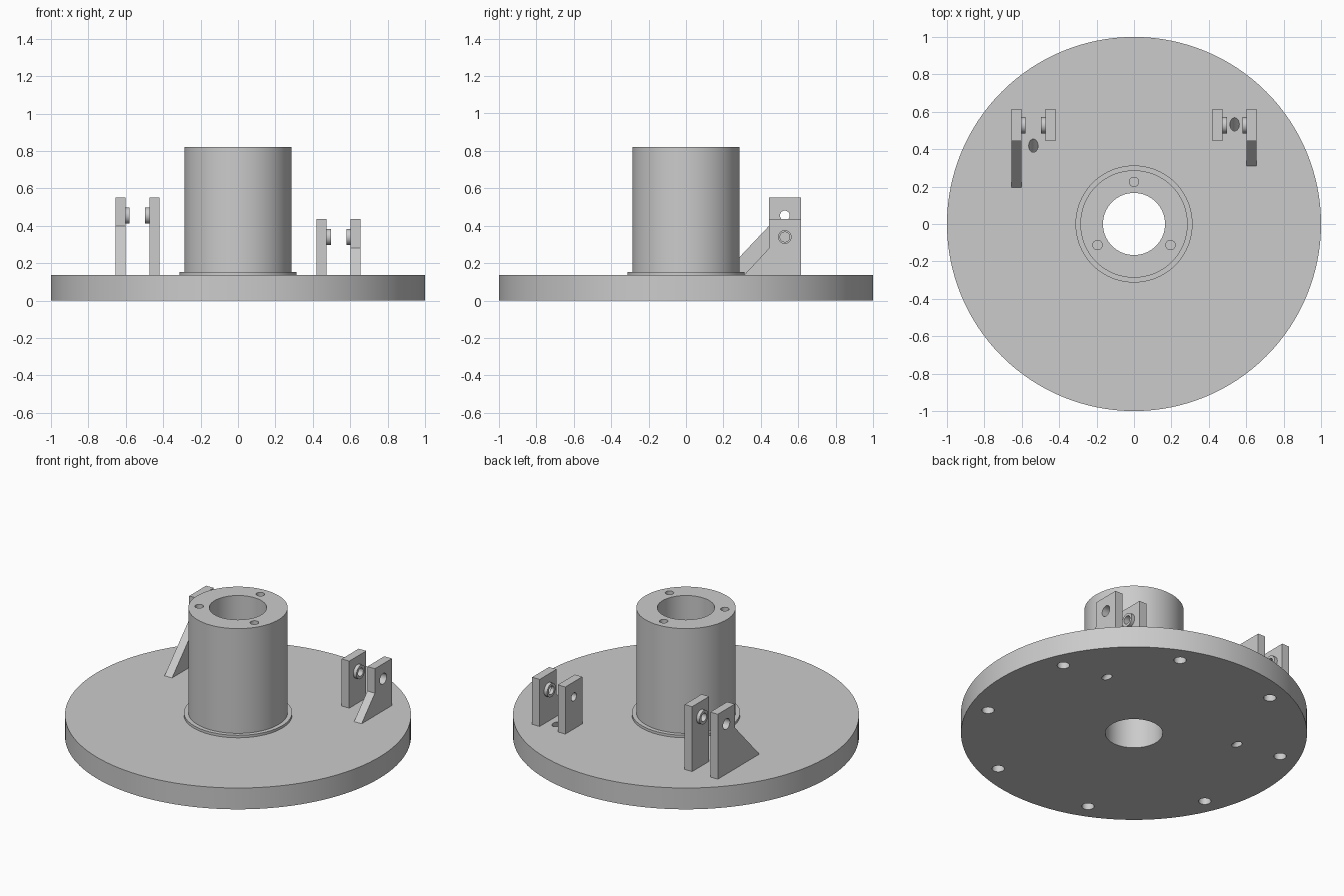
import bpy, bmesh
from math import radians, sin, cos, pi

if "Cube" in bpy.data.objects:
    bpy.data.objects.remove(bpy.data.objects["Cube"], do_unlink=True)

grey = bpy.data.materials.new("machined_grey")
grey.use_nodes = True
grey.diffuse_color = (0.6, 0.6, 0.6, 1)
grey.node_tree.nodes["Principled BSDF"].inputs["Base Color"].default_value = (0.6, 0.6, 0.6, 1)

DISC_TOP = 0.136
BORE = 0.166


def cylinder(name, radius, depth, centre, rotation=(0, 0, 0), sides=48):
    bpy.ops.mesh.primitive_cylinder_add(vertices=sides, radius=radius, depth=depth,
                                        location=centre, rotation=rotation)
    obj = bpy.context.object
    obj.name = name
    obj.data.materials.append(grey)
    return obj


def upright(name, radius, bottom, top, x=0, y=0, sides=48):
    return cylinder(name, radius, top - bottom, (x, y, (bottom + top) / 2), sides=sides)


def crosswise(name, radius, x0, x1, y, z):
    return cylinder(name, radius, abs(x1 - x0), ((x0 + x1) / 2, y, z), (0, pi / 2, 0), 32)


def select(obj):
    bpy.ops.object.select_all(action='DESELECT')
    obj.select_set(True)
    bpy.context.view_layer.objects.active = obj


def finish(obj, cutters):
    # Drill every cutter out of the part, then smooth the round walls
    for cutter in cutters:
        cutter.hide_render = True
        mod = obj.modifiers.new("drill", 'BOOLEAN')
        mod.operation = 'DIFFERENCE'
        mod.solver = 'EXACT'
        mod.object = cutter
        select(obj)
        bpy.ops.object.modifier_apply(modifier=mod.name)
        bpy.data.objects.remove(cutter, do_unlink=True)
    select(obj)
    bpy.ops.object.shade_smooth_by_angle(angle=radians(30))


def plate(name, x0, x1, outline):
    # Extrude a (y, z) side outline from x0 to x1
    bm = bmesh.new()
    face = bm.faces.new([bm.verts.new((x0, y, z)) for y, z in outline])
    ext = bmesh.ops.extrude_face_region(bm, geom=[face])
    moved = [v for v in ext["geom"] if isinstance(v, bmesh.types.BMVert)]
    bmesh.ops.translate(bm, verts=moved, vec=(x1 - x0, 0, 0))
    bmesh.ops.recalc_face_normals(bm, faces=bm.faces)
    mesh = bpy.data.meshes.new(name)
    bm.to_mesh(mesh)
    bm.free()
    obj = bpy.data.objects.new(name, mesh)
    bpy.context.collection.objects.link(obj)
    mesh.materials.append(grey)
    return obj


# Base disc: central bore, ring of blind holes underneath, two slanted holes
disc = upright("base_disc", 1.0, 0, DISC_TOP, sides=128)
cuts = [upright("cutter", BORE, -0.1, 0.3, sides=64)]
for i in range(8):
    a = radians(22.5 + 45 * i)
    cuts.append(upright("cutter", 0.036, -0.1, 0.1, 0.885 * cos(a), 0.885 * sin(a), 32))
for x, y in ((0.538, 0.465), (-0.538, 0.351)):
    cuts.append(cylinder("cutter", 0.025, 0.6, (x, y, DISC_TOP / 2), (-pi / 4, 0, 0), 32))
finish(disc, cuts)

# Hub collar and tube
collar = upright("hub_collar", 0.313, DISC_TOP, 0.152, sides=96)
finish(collar, [upright("cutter", BORE, 0, 0.3, sides=64)])

tube = upright("hub_tube", 0.287, DISC_TOP, 0.82, sides=96)
cuts = [upright("cutter", BORE, 0, 1, sides=64)]
for i in range(3):
    a = radians(90 + 120 * i)
    cuts.append(upright("cutter", 0.025, 0.62, 0.9, 0.225 * cos(a), 0.225 * sin(a), 32))
finish(tube, cuts)

# Clevis brackets: a gusseted outer plate and a plain inner plate, with facing bosses
FRONT, BACK, PIN_Y = 0.444, 0.615, 0.528


def bracket(side, s, top, gusset_top, gusset_y, pin_z):
    block = [(BACK, DISC_TOP), (BACK, top), (FRONT, top)]
    outer = plate(side + "_outer_plate", s * 0.602, s * 0.655,
                  block + [(FRONT, gusset_top), (gusset_y, DISC_TOP)])
    finish(outer, [crosswise("cutter", 0.034, s * 0.55, s * 0.7, PIN_Y, pin_z)])
    inner = plate(side + "_inner_plate", s * 0.421, s * 0.474, block + [(FRONT, DISC_TOP)])
    finish(inner, [crosswise("cutter", 0.026, s * 0.38, s * 0.52, PIN_Y, pin_z)])
    for label, x0, x1 in (("outer", 0.58, 0.602), ("inner", 0.474, 0.496)):
        boss = crosswise(side + "_" + label + "_boss", 0.043, s * x0, s * x1, PIN_Y, pin_z)
        finish(boss, [crosswise("cutter", 0.026, s * 0.4, s * 0.7, PIN_Y, pin_z)])


bracket("left", 1, 0.436, 0.28, 0.31, 0.34)
bracket("right", -1, 0.55, 0.4, 0.195, 0.455)
